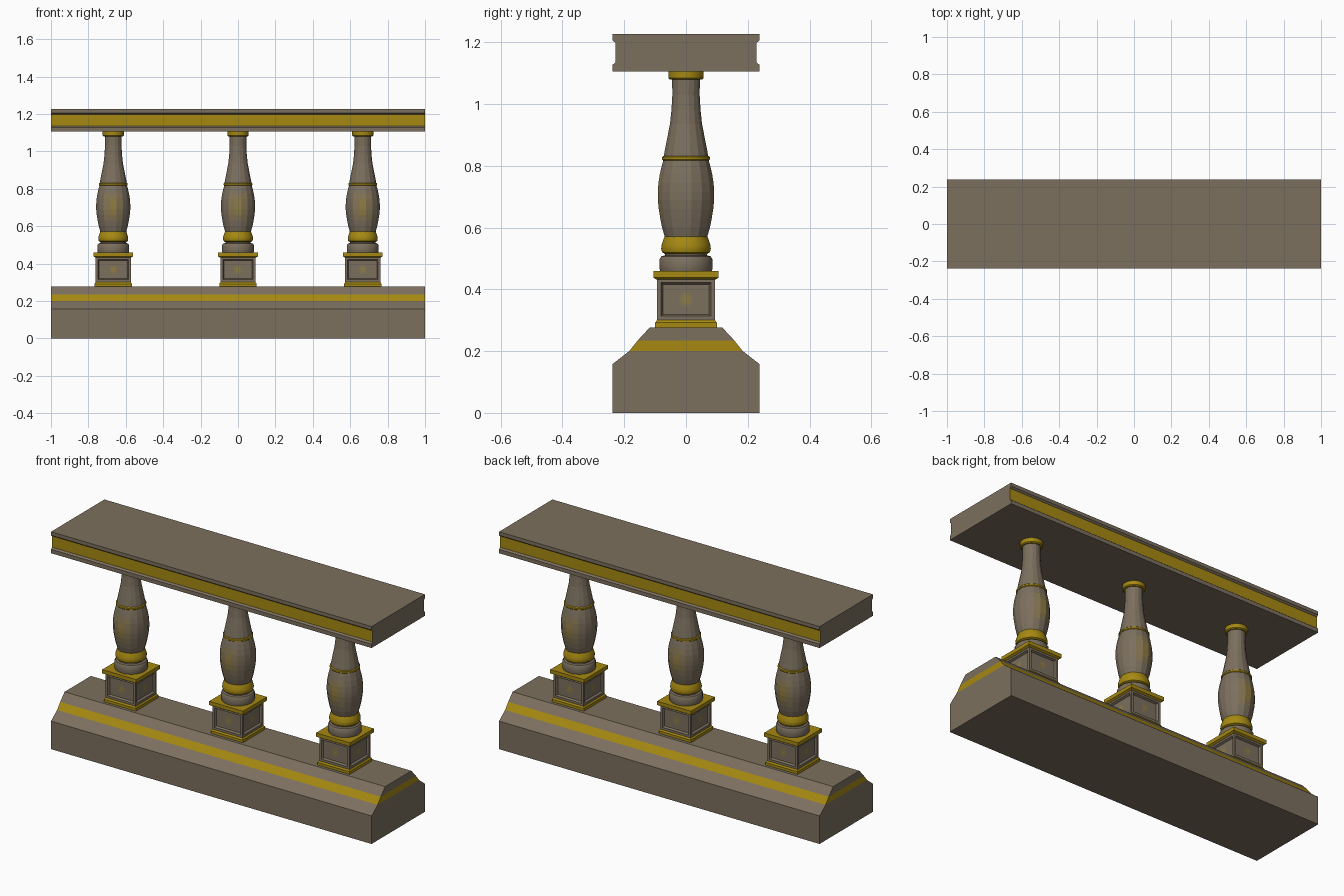
import bpy, bmesh, math
from mathutils import Matrix, Vector

if "Cube" in bpy.data.objects:
    bpy.data.objects.remove(bpy.data.objects["Cube"])


def material(name, rgb):
    m = bpy.data.materials.new(name)
    m.diffuse_color = (*rgb, 1)
    m.use_nodes = True
    m.node_tree.nodes["Principled BSDF"].inputs["Base Color"].default_value = m.diffuse_color
    return m


# Stone, gilding, and two worn-gilding tones
MATS = [material("stone", (0.200, 0.160, 0.112)),
        material("gold", (0.380, 0.250, 0.006)),
        material("worn_gold", (0.275, 0.200, 0.055)),
        material("faint_gold", (0.230, 0.176, 0.088))]
STONE, GOLD, WORN, FAINT = range(4)


def finish(bm, name, paint, recalc=True):
    """Paint faces by rule and turn the bmesh into an object."""
    if recalc:
        bmesh.ops.recalc_face_normals(bm, faces=bm.faces)
    bm.normal_update()
    for f in bm.faces:
        f.material_index = paint(f.calc_center_median(), f.normal)
    me = bpy.data.meshes.new(name)
    bm.to_mesh(me)
    bm.free()
    for m in MATS:
        me.materials.append(m)
    ob = bpy.data.objects.new(name, me)
    bpy.context.collection.objects.link(ob)
    return ob


def stack(name, levels, paint):
    """Loft rectangles given as (half x, half y, z)."""
    bm = bmesh.new()
    rings = [[bm.verts.new((sx * hx, sy * hy, z))
              for sx, sy in ((-1, -1), (1, -1), (1, 1), (-1, 1))]
             for hx, hy, z in levels]
    for a, b in zip(rings, rings[1:]):
        for i in range(4):
            j = (i + 1) % 4
            bm.faces.new((a[i], a[j], b[j], b[i]))
    bm.faces.new(rings[0][::-1])
    bm.faces.new(rings[-1])
    return finish(bm, name, paint)


def lathe(name, profile, paint, sides=16):
    """Turn (radius, z) points around z, a facet facing -y."""
    bm = bmesh.new()
    rings = []
    for r, z in profile:
        ring = []
        for k in range(sides):
            a = (k + 0.5) * math.tau / sides
            ring.append(bm.verts.new((r * math.cos(a), r * math.sin(a), z)))
        rings.append(ring)
    for a, b in zip(rings, rings[1:]):
        for i in range(sides):
            j = (i + 1) % sides
            bm.faces.new((a[i], a[j], b[j], b[i]))
    bm.faces.new(rings[0][::-1])
    bm.faces.new(rings[-1])
    return finish(bm, name, paint)


# Plinth course with a gilded sloping band, also across its ends
stack("base_course",
      [(1, 0.238, 0), (1, 0.238, 0.158), (1, 0.184, 0.2), (1, 0.156, 0.235),
       (1, 0.117, 0.277)],
      lambda c, n: GOLD if 0.2 < c.z < 0.235 else STONE)

# Handrail with gilded grooves on front and back
stack("handrail",
      [(1, 0.238, 1.105), (1, 0.238, 1.127), (1, 0.228, 1.135),
       (1, 0.228, 1.198), (1, 0.238, 1.206), (1, 0.238, 1.226)],
      lambda c, n: GOLD if 1.136 < c.z < 1.197 and abs(n.y) > 0.9 else STONE)


def bulb_paint(c, n):
    # Gilded patch on the front and back of the swelling
    side = abs(c.x)
    if side < 0.01:
        return WORN if 0.66 < c.z < 0.745 else FAINT if 0.63 < c.z < 0.775 else STONE
    if side < 0.045:
        return FAINT if 0.645 < c.z < 0.76 else STONE
    return STONE


def gold(c, n):
    return GOLD


def stone(c, n):
    return STONE


def pedestal():
    parts = [
        stack("pedestal_foot", [(0.1, 0.1, 0.27), (0.1, 0.1, 0.292),
                                (0.093, 0.093, 0.302)], gold),
        stack("pedestal_cap", [(0.096, 0.096, 0.432), (0.106, 0.106, 0.438),
                               (0.106, 0.106, 0.459)], gold)]
    # Die block with recessed panels on all four sides
    bm = bmesh.new()
    bmesh.ops.create_cube(bm, size=1, matrix=Matrix.Translation((0, 0, 0.3675))
                          @ Matrix.Diagonal((0.188, 0.188, 0.135, 1)))
    bm.normal_update()
    sides = [f for f in bm.faces if abs(f.normal.z) < 0.5]
    bmesh.ops.inset_individual(bm, faces=sides, thickness=0.019)
    bmesh.ops.inset_individual(bm, faces=sides, thickness=0.008, depth=-0.011)
    parts.append(finish(bm, "pedestal_die", stone))
    # Worn gilded spots in the panels
    bm = bmesh.new()
    for q in range(4):
        turn = Matrix.Rotation(q * math.pi / 2, 4, 'Z')
        for r, out in ((0.022, 0.0845), (0.013, 0.0855)):
            vs = []
            for k in range(8):
                a = (k + 0.5) * math.tau / 8
                p = Vector((r * math.cos(a), -out, 0.368 + 1.2 * r * math.sin(a)))
                vs.append(bm.verts.new(turn @ p))
            bm.faces.new(vs)
    parts.append(finish(
        bm, "panel_spots",
        lambda c, n: WORN if max(abs(c.x), abs(c.y)) > 0.085 else FAINT, False))
    return parts


def shaft():
    return [
        # Round stone cushion and neck
        lathe("cushion", [(0.083, 0.455), (0.086, 0.465), (0.086, 0.498),
                          (0.08, 0.507), (0.068, 0.51), (0.068, 0.525)], stone, 24),
        # Gilded collar under the swelling
        lathe("lower_collar", [(0.066, 0.513), (0.078, 0.52), (0.081, 0.531),
                               (0.08, 0.543), (0.075, 0.558), (0.07, 0.571)], gold, 24),
        # Swelling body
        lathe("bulb", [(0.069, 0.566), (0.079, 0.6), (0.085, 0.63), (0.09, 0.66),
                       (0.093, 0.69), (0.093, 0.715), (0.091, 0.745),
                       (0.086, 0.775), (0.079, 0.803), (0.074, 0.82)], bulb_paint),
        lathe("middle_ring", [(0.075, 0.817), (0.078, 0.82), (0.078, 0.828),
                              (0.073, 0.832)], gold, 24),
        # Tapered upper stem
        lathe("stem", [(0.074, 0.828), (0.071, 0.845), (0.062, 0.89), (0.053, 0.935),
                       (0.048, 0.98), (0.045, 1.03), (0.046, 1.082)], stone),
        lathe("top_collar", [(0.052, 1.079), (0.057, 1.084), (0.058, 1.107)], gold, 24)]


# Three balusters sharing the same meshes
parts = pedestal() + shaft()
for x in (-0.667, 0.667):
    for p in parts:
        copy = p.copy()
        copy.location.x = x
        bpy.context.collection.objects.link(copy)

# Smooth only the small turned mouldings
for ob in parts:
    if ob.name in ("cushion", "lower_collar", "middle_ring", "top_collar"):
        ob.data.shade_smooth()
        ob.data.set_sharp_from_angle(angle=math.radians(35))
